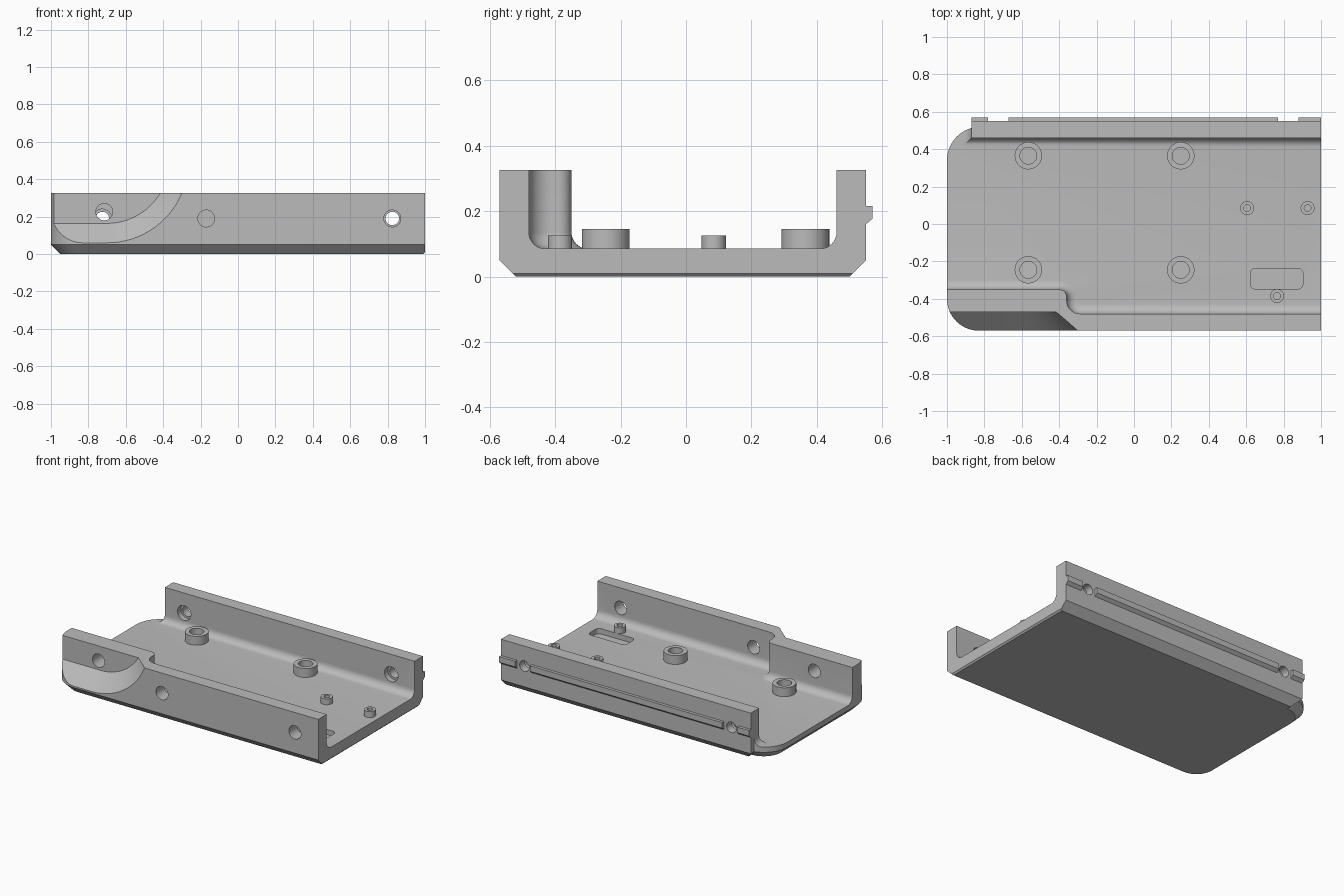
import bpy, bmesh
from math import sin, cos, pi, acos, asin

if "Cube" in bpy.data.objects:
    bpy.data.objects.remove(bpy.data.objects["Cube"], do_unlink=True)

grey = bpy.data.materials.new("satin grey")
grey.use_nodes = True
grey.diffuse_color = (0.5, 0.5, 0.5, 1)
grey.node_tree.nodes["Principled BSDF"].inputs["Base Color"].default_value = (0.5, 0.5, 0.5, 1)

FLOOR, TOP, BACK, FRONT = 0.085, 0.325, 0.55, -0.57


def arc(cx, cy, r, a0, a1, n=12):
    return [(cx + r * cos(a0 + (a1 - a0) * i / n), cy + r * sin(a0 + (a1 - a0) * i / n))
            for i in range(n + 1)]


def loft(name, rings, closed=False):
    """Skin rings of equal length; cap both ends, or join last to first."""
    bm = bmesh.new()
    loops = [[bm.verts.new(p) for p in ring] for ring in rings]
    pairs = list(zip(loops, loops[1:]))
    if closed:
        pairs.append((loops[-1], loops[0]))
    else:
        bm.faces.new(loops[0])
        bm.faces.new(loops[-1])
    for a, b in pairs:
        for i in range(len(a)):
            j = (i + 1) % len(a)
            bm.faces.new((a[i], a[j], b[j], b[i]))
    bmesh.ops.recalc_face_normals(bm, faces=bm.faces)
    mesh = bpy.data.meshes.new(name)
    bm.to_mesh(mesh)
    bm.free()
    mesh.materials.append(grey)
    obj = bpy.data.objects.new(name, mesh)
    bpy.context.collection.objects.link(obj)
    return obj


def cylinder_y(x, z, r, y0, y1):
    ring = arc(x, z, r, 0, 2 * pi, 32)[:-1]
    return loft("bore_cutter", [[(a, y, b) for a, b in ring] for y in (y0, y1)])


def cut(obj, cutter):
    cutter.hide_render = True
    mod = obj.modifiers.new("cut", "BOOLEAN")
    mod.operation, mod.solver, mod.object = "DIFFERENCE", "EXACT", cutter
    deps = bpy.context.evaluated_depsgraph_get()
    mesh = bpy.data.meshes.new_from_object(obj.evaluated_get(deps))
    obj.modifiers.clear()
    obj.data = mesh
    bpy.data.objects.remove(cutter, do_unlink=True)


def smooth(obj):
    bpy.ops.object.select_all(action="DESELECT")
    obj.select_set(True)
    bpy.context.view_layer.objects.active = obj
    bpy.ops.object.shade_smooth_by_angle(angle=0.5)


# Outer block with rounded right corners and chamfered underside
def outline(d, right):
    return (arc(-0.83, FRONT + 0.17, 0.17 - d, 1.5 * pi, pi, 16)
            + arc(-0.82, 0.34, 0.18 - d, pi, acos((d - 0.05) / (0.18 - d)) - 0.0, 12)
            + [(d - 0.87, BACK - d), (right, BACK - d), (right, FRONT + d)])


levels = [(0, 0.05, 0.99), (0.01, 0.04, 1), (0.05, 0, 1), (TOP, 0, 1)]
tray = loft("tray_body", [[(x, y, z) for x, y in outline(d, r)] for z, d, r in levels])


# Filleted cavity, leaving two side walls and the thick front block
def cavity(d):
    return ([(-1.2, 0.7), (-1.2, d - 0.35)]
            + arc(-0.40, -0.39, 0.04 + d, pi / 2, 0, 8)
            + arc(-0.29, -0.41, 0.07 - d, pi, 1.5 * pi, 8)
            + [(1.2, d - 0.48), (1.2, 0.46 - d), (-0.87 - d, 0.46 - d), (-0.87 - d, 0.7)])


R = 0.05
rings = []
for i in range(9):
    a = i / 8 * pi / 2
    rings.append([(x, y, FLOOR + R * (1 - cos(a))) for x, y in cavity(R * (1 - sin(a)))])
rings.append([(x, y, 0.5) for x, y in cavity(0)])
cut(tray, loft("cavity_cutter", rings))


# Conical finger scoop in the thick front block
def scoop(y):
    r = 0.33 + 1.04 * (-0.47 - y)
    pts = arc(-0.70, 0.494, r, -pi / 2, -asin(0.094 / r), 24)
    pts = [(-1.2, 0.494 - r)] + pts + [(-1.2, 0.4)]
    return [(x, y, z) for x, z in pts]


cut(tray, loft("scoop_cutter", [scoop(-0.62), scoop(-0.47)]))

# Screw holes in the front wall, counterbored holes in the back wall
for x, z in ((-0.715, 0.225), (-0.17, 0.19), (0.825, 0.19)):
    cut(tray, cylinder_y(x, z, 0.045, -0.7, -0.3))
for x in (-0.725, 0.825):
    cut(tray, cylinder_y(x, 0.19, 0.036, 0.4, 0.7))
    cut(tray, cylinder_y(x, 0.19, 0.05, 0.4, 0.495))

# Rounded pocket sunk in the floor
pocket = []
for k, (cx, cy) in enumerate(((0.875, -0.265), (0.65, -0.265), (0.65, -0.32), (0.875, -0.32))):
    pocket += arc(cx, cy, 0.028, k * pi / 2, (k + 1) * pi / 2, 6)
cut(tray, loft("pocket_cutter", [[(x, y, z) for x, y in pocket] for z in (0.05, 0.2)]))
smooth(tray)


# Hollow standoffs on the floor
def standoff(name, x, y, outer, inner, top):
    rings = []
    for r, z in ((outer, FLOOR - 0.01), (outer, top), (inner, top), (inner, FLOOR - 0.01)):
        rings.append([(a, b, z) for a, b in arc(x, y, r, 0, 2 * pi, 40)[:-1]])
    smooth(loft(name, rings, closed=True))


for x in (-0.565, 0.25):
    for y in (-0.245, 0.365):
        standoff("large_standoff", x, y, 0.073, 0.045, 0.145)
for x, y in ((0.605, 0.085), (0.928, 0.085), (0.765, -0.385)):
    standoff("small_standoff", x, y, 0.037, 0.018, 0.125)

# Guide rail along the back, split around the screw holes
rail = [(BACK - 0.005, 0.215), (0.57, 0.215), (0.57, 0.177), (BACK, 0.16), (BACK - 0.005, 0.16)]
for x0, x1 in ((-0.87, -0.78), (-0.67, 0.77), (0.88, 1)):
    loft("back_rail", [[(x, y, z) for y, z in rail] for x in (x0, x1)])
